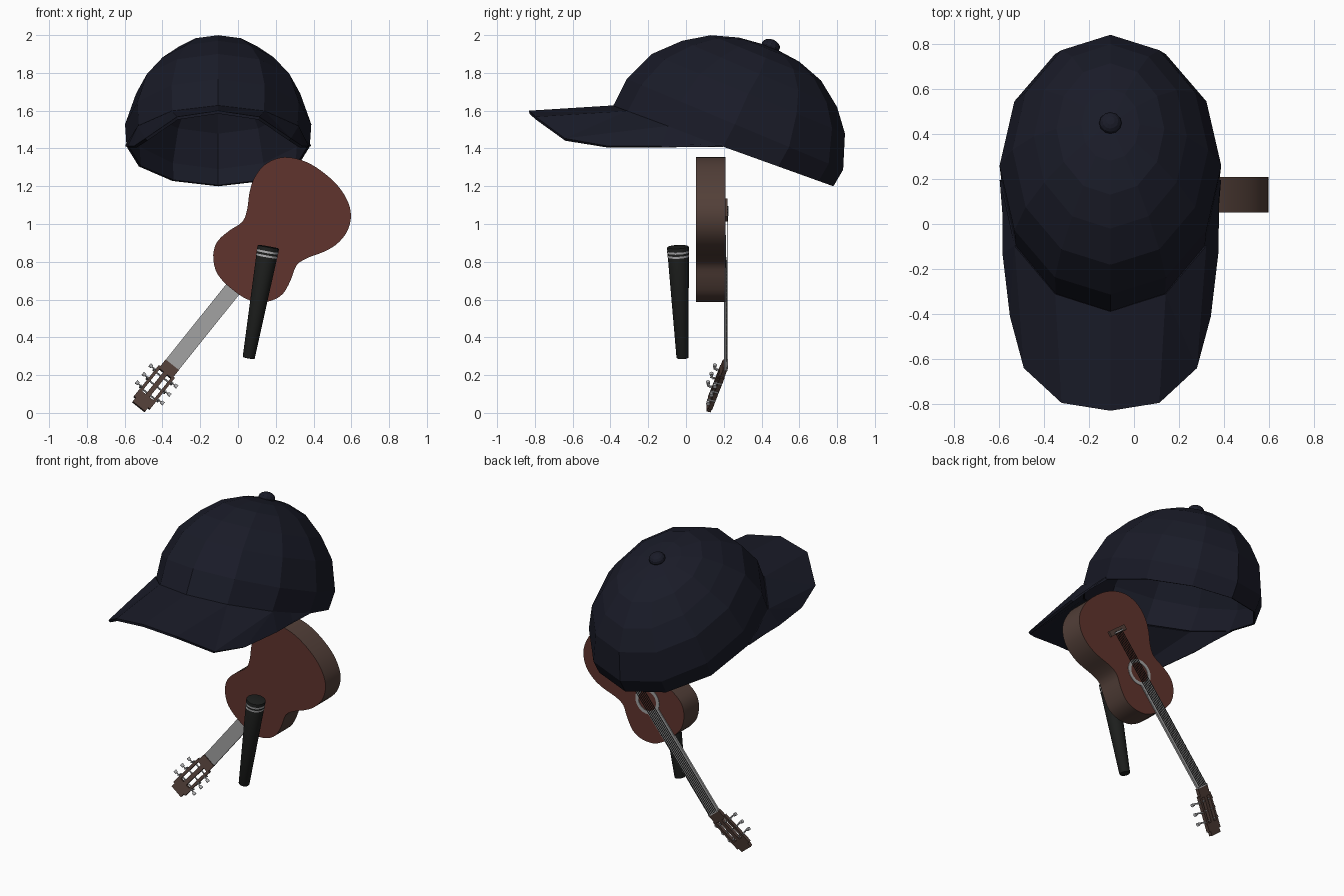
import bpy, bmesh, math
from mathutils import Matrix, Vector

if "Cube" in bpy.data.objects:
    bpy.data.objects.remove(bpy.data.objects["Cube"])


def material(name, rgb):
    m = bpy.data.materials.new(name)
    m.diffuse_color = (*rgb, 1)
    m.use_nodes = True
    m.node_tree.nodes["Principled BSDF"].inputs["Base Color"].default_value = m.diffuse_color
    return m


NAVY = material("navy cloth", (0.010, 0.011, 0.021))
RED = material("red wood", (0.115, 0.034, 0.026))
BROWN = material("brown wood", (0.085, 0.050, 0.040))
BLACK = material("black", (0.012, 0.013, 0.012))
STEEL = material("steel", (0.45, 0.45, 0.46))
GREY = material("neck grey", (0.36, 0.36, 0.36))


def finish(name, bm, mats, matrix=Matrix(), smooth=None):
    bmesh.ops.recalc_face_normals(bm, faces=bm.faces)
    me = bpy.data.meshes.new(name)
    bm.to_mesh(me)
    bm.free()
    for m in mats:
        me.materials.append(m)
    if smooth:
        me.shade_smooth()
        me.set_sharp_from_angle(angle=math.radians(smooth))
    ob = bpy.data.objects.new(name, me)
    ob.matrix_world = matrix
    bpy.context.collection.objects.link(ob)
    return ob


def solidify(ob, thickness, offset):
    mod = ob.modifiers.new("thickness", 'SOLIDIFY')
    mod.thickness, mod.offset = thickness, offset


def box(name, size, loc, mat, matrix):
    bm = bmesh.new()
    bmesh.ops.create_cube(bm, size=1, matrix=Matrix.Translation(loc) @ Matrix.Diagonal((*size, 1)))
    return finish(name, bm, [mat], matrix)


def rod(name, a, b, ra, rb, mat, matrix=Matrix(), sides=12, bevel=0):
    a, b = Vector(a), Vector(b)
    rot = (b - a).to_track_quat('Z', 'Y').to_matrix().to_4x4()
    bm = bmesh.new()
    bmesh.ops.create_cone(bm, cap_ends=True, segments=sides, radius1=ra, radius2=rb,
                          depth=(b - a).length, matrix=Matrix.Translation((a + b) / 2) @ rot)
    if bevel:
        rims = [e for e in bm.edges if any(len(f.verts) > 4 for f in e.link_faces)]
        bmesh.ops.bevel(bm, geom=rims, offset=bevel, segments=2, affect='EDGES', profile=0.5)
    return finish(name, bm, [mat], matrix, 40)


# ---------- Cap: tilted twelve-panel dome ----------
CX, BASE = -0.105, Vector((0, 0.195, 1.41))
U, N = Vector((0, 0.941, -0.338)), Vector((0, 0.338, 0.941))
# front reach, front height, back reach, back height, half width
RINGS = [(.62, 0, .622, 0, .485), (.60, .165, .641, .10, .493), (.52, .334, .585, .284, .435),
         (.392, .454, .498, .402, .34), (.26, .533, .371, .505, .24), (.114, .572, .229, .56, .13)]


def crown_point(ring, angle):
    f, hf, b, hb, w = ring
    c = math.cos(angle)                      # +1 is the front
    along = (b - f) / 2 - c * (b + f) / 2
    h = (hf + hb) / 2 + c * (hf - hb) / 2
    return BASE + U * along + N * h + Vector((w * math.sin(angle), 0, 0))


bm = bmesh.new()
rows = [[bm.verts.new(crown_point(r, math.tau * i / 12)) for i in range(12)] for r in RINGS]
apex_co = BASE + U * 0.06 + N * 0.585
apex = bm.verts.new(apex_co)
for lo, hi in zip(rows, rows[1:]):
    for i in range(12):
        j = (i + 1) % 12
        bm.faces.new((lo[i], lo[j], hi[j], hi[i]))
for i in range(12):
    bm.faces.new((rows[-1][i], rows[-1][(i + 1) % 12], apex))
solidify(finish("cap_crown", bm, [NAVY], Matrix.Translation((CX, 0, 0))), 0.012, -1)

# Cap button
bm = bmesh.new()
bmesh.ops.create_uvsphere(bm, u_segments=12, v_segments=8, radius=0.05)
finish("cap_button", bm, [NAVY], Matrix.Translation(apex_co + Vector((CX, 0, 0.003)))
       @ Matrix.Rotation(math.radians(-20), 4, 'X') @ Matrix.Diagonal((1, 1, 0.7, 1)))

# Cap brim: half strip joined to the crown edge, mirrored
bm = bmesh.new()
inner = [bm.verts.new(crown_point(RINGS[0], math.radians(30 * i))) for i in range(4)]
outer = [bm.verts.new(p) for p in ((0, -.83, 1.592), (.215, -.795, 1.56), (.38, -.64, 1.447),
                                   (.44, -.41, 1.408), (.473, -.13, 1.408), (.478, .19, 1.425))]
for a, b in zip(range(4), range(1, 4)):
    bm.faces.new((inner[a], outer[b], inner[b])) if b < 3 else bm.faces.new((inner[2], outer[4], inner[3]))
for a, b in ((0, 0), (1, 1), (2, 2), (2, 3), (3, 4)):
    bm.faces.new((inner[a], outer[b], outer[b + 1]))
brim = finish("cap_brim", bm, [NAVY], Matrix.Translation((CX, 0, 0)))
brim.modifiers.new("mirror", 'MIRROR').use_clip = True
solidify(brim, 0.016, 0)

# ---------- Guitar: local x across, y towards the body end, z out of its face ----------
t = math.atan2(0.78, 0.625)
d = Vector((math.cos(t), 0, math.sin(t)))
G = Matrix(((-d.z, d.x, 0, -0.029), (0, 0, 1, 0.13), (d.x, d.z, 0, 0.6525), (0, 0, 0, 1)))

# Guitar body from a smoothed half outline (half width, along)
HALF = [(0, 0), (.07, .004), (.135, .025), (.195, .08), (.222, .15), (.208, .235), (.184, .313),
        (.205, .38), (.25, .455), (.278, .525), (.284, .60), (.265, .665), (.225, .718),
        (.165, .755), (.09, .778), (0, .785)]
loop = HALF + [(-x, y) for x, y in HALF[-2:0:-1]]
n = len(loop)
outline = []
for i in range(n):
    p0, p1, p2, p3 = (Vector(loop[(i + k) % n]) for k in (-1, 0, 1, 2))
    for s in (0, 1 / 3, 2 / 3):
        outline.append(0.5 * (2 * p1 + (p2 - p0) * s + (2 * p0 - 5 * p1 + 4 * p2 - p3) * s * s
                              + (3 * p1 - p0 - 3 * p2 + p3) * s ** 3))
bm = bmesh.new()
back = [bm.verts.new((p.x, p.y, -0.078)) for p in outline]
face = [bm.verts.new((p.x, p.y, 0.078)) for p in outline]
bm.faces.new(back)
bm.faces.new(face)
for i in range(len(outline)):
    j = (i + 1) % len(outline)
    bm.faces.new((back[i], back[j], face[j], face[i])).material_index = 1
finish("guitar_body", bm, [RED, BROWN], G, 40)

# Sound hole ring
bm = bmesh.new()
hoops = [[bm.verts.new((r * math.cos(a), 0.26 + r * math.sin(a), z))
          for a in (math.tau * k / 32 for k in range(32))]
         for r, z in ((.064, .077), (.064, .081), (.086, .081), (.086, .077))]
for h in range(4):
    for k in range(32):
        m, q = (k + 1) % 32, (h + 1) % 4
        bm.faces.new((hoops[h][k], hoops[h][m], hoops[q][m], hoops[q][k]))
finish("sound_hole_ring", bm, [GREY], G, 30)

# Neck, frets, nut, bridge, strings
box("neck", (0.088, 0.70, 0.012), (0, -0.165, 0.078), GREY, G)
for i in range(18):
    y = -0.513 + 1.05 * (1 - 2 ** (-(i + 1) / 12))
    box("fret", (0.086, 0.004, 0.003), (0, y, 0.085), STEEL, G)
box("nut", (0.086, 0.01, 0.018), (0, -0.513, 0.081), STEEL, G)
box("bridge", (0.15, 0.034, 0.014), (0, 0.54, 0.083), BROWN, G)
box("saddle", (0.075, 0.008, 0.008), (0, 0.532, 0.092), STEEL, G)
for i in range(6):
    box("string", (0.0025, 1.053, 0.0025), ((i - 2.5) * 0.0125, 0.0135, 0.091), BLACK, G)

# Slotted head, tilted back, with tuners
H = G @ Matrix.Translation((0, -0.513, 0.076)) @ Matrix.Rotation(math.radians(17), 4, 'X')
box("head_base", (0.09, 0.06, 0.022), (0, -0.03, 0), BROWN, H)
box("head_end", (0.11, 0.05, 0.022), (0, -0.243, 0), BROWN, H)
box("head_tip", (0.085, 0.03, 0.022), (0, -0.28, 0), BROWN, H)
box("head_middle", (0.026, 0.20, 0.022), (0, -0.14, 0), BROWN, H)
for s in (-1, 1):
    box("head_rail", (0.017, 0.185, 0.022), (s * 0.046, -0.14, 0), BROWN, H)
    for i in range(3):
        y = -0.085 - 0.06 * i
        rod("tuner_roller", (s * 0.01, y, 0), (s * 0.05, y, 0), 0.005, 0.005, STEEL, H, 8)
        rod("tuner_post", (s * 0.06, y, 0.008), (s * 0.06, y, -0.036), 0.005, 0.005, STEEL, H, 8)
        rod("tuner_shaft", (s * 0.05, y, -0.02), (s * 0.08, y, -0.03), 0.004, 0.004, STEEL, H, 8)
        rod("tuner_knob", (s * 0.076, y, -0.03), (s * 0.094, y, -0.03), 0.009, 0.011, STEEL, H, 10)

# ---------- Microphone: tapered handle with two bright bands ----------
top, low = Vector((0.161, -0.043, 0.88)), Vector((0.056, -0.018, 0.289))
rod("microphone_handle", low, top, 0.032, 0.058, BLACK, sides=32, bevel=0.006)
for a, b in ((0.945, 0.963), (0.908, 0.926)):
    rod("microphone_band", low.lerp(top, a), low.lerp(top, b),
        0.033 + 0.026 * a, 0.033 + 0.026 * b, STEEL, sides=32)
